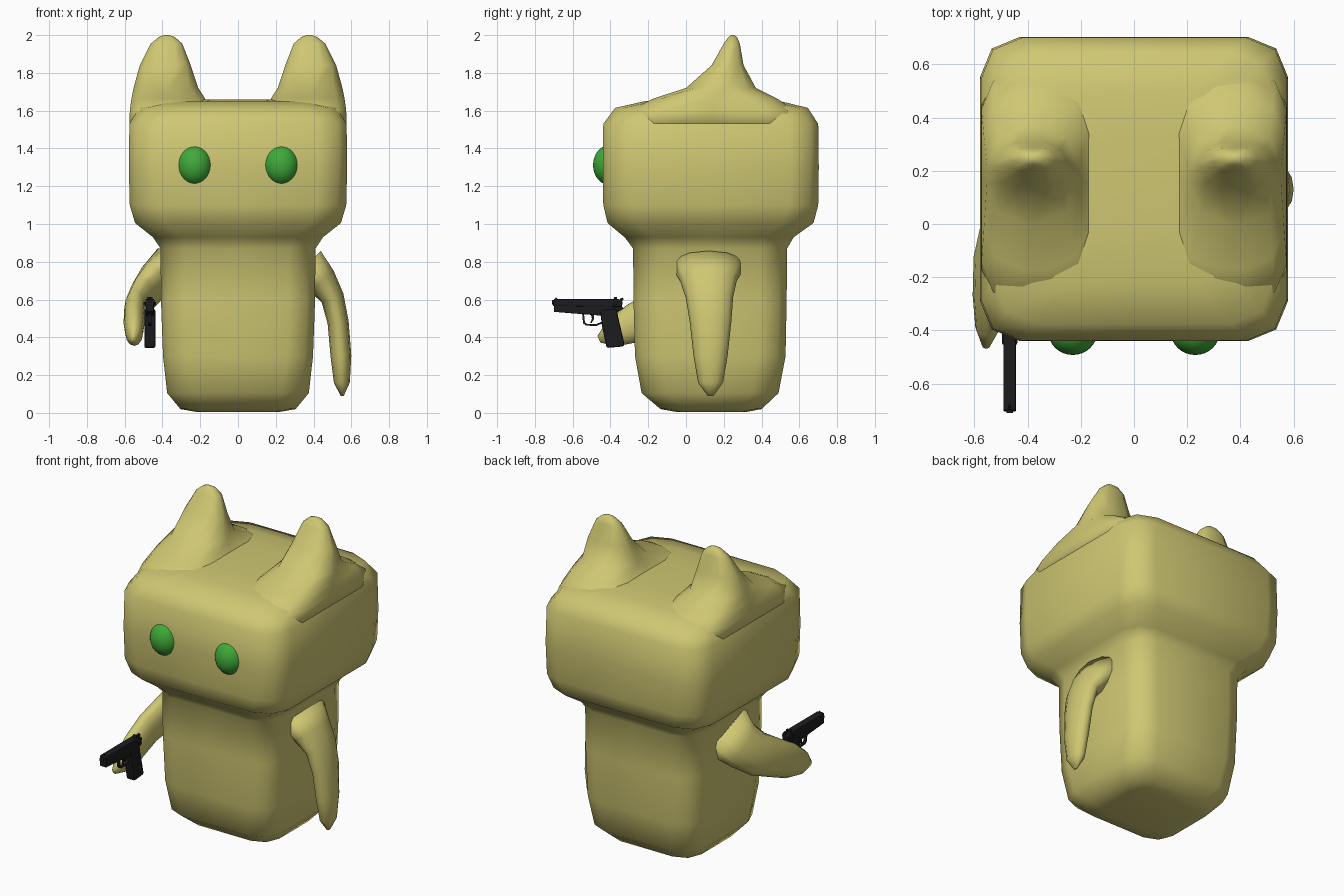
import bpy, bmesh, math
from mathutils import Vector


def material(name, rgb):
    m = bpy.data.materials.new(name)
    m.diffuse_color = (*rgb, 1)
    return m


FUR = material("fur_yellow", (0.62, 0.57, 0.17))
GREEN = material("eye_green", (0.05, 0.40, 0.04))
BLACK = material("gun_black", (0.012, 0.012, 0.014))


def finish(name, bm, mat, smooth):
    bmesh.ops.recalc_face_normals(bm, faces=bm.faces)
    for f in bm.faces:
        f.smooth = smooth
    me = bpy.data.meshes.new(name)
    bm.to_mesh(me)
    bm.free()
    me.materials.append(mat)
    ob = bpy.data.objects.new(name, me)
    bpy.context.collection.objects.link(ob)
    return ob


def loft(name, rings, mat, smooth=True):
    """Skin a list of equal-length point rings and cap both ends."""
    bm = bmesh.new()
    loops = [[bm.verts.new(p) for p in ring] for ring in rings]
    n = len(rings[0])
    for a, b in zip(loops, loops[1:]):
        for i in range(n):
            j = (i + 1) % n
            bm.faces.new((a[i], a[j], b[j], b[i]))
    bm.faces.new(loops[0][::-1])
    bm.faces.new(loops[-1])
    return finish(name, bm, mat, smooth)


def rounded_rect(z, x0, x1, y0, y1, r):
    """Horizontal rounded rectangle, three points per corner plus mid-sides."""
    cx, cy = (x0 + x1) / 2, (y0 + y1) / 2
    hx, hy = (x1 - x0) / 2, (y1 - y0) / 2
    r = min(r, hx * 0.9, hy * 0.9)
    mids = [(cx, y1), (x0, cy), (cx, y0), (x1, cy)]
    pts = []
    for k, (sx, sy) in enumerate([(1, 1), (-1, 1), (-1, -1), (1, -1)]):
        for s in range(3):
            a = math.radians(90 * k + 45 * s)
            pts.append((cx + sx * (hx - r) + r * math.cos(a),
                        cy + sy * (hy - r) + r * math.sin(a), z))
        pts.append((*mids[k], z))
    return pts


def limb(name, path):
    """Elliptical tube; each path point is x, y, z, narrow radius, wide radius."""
    c = [Vector(p[:3]) for p in path]
    rings = []
    for i, p in enumerate(path):
        t = (c[min(i + 1, len(c) - 1)] - c[max(i - 1, 0)]).normalized()
        wide = t.cross(Vector((1, 0, 0))).normalized()
        thin = wide.cross(t)
        rings.append([c[i] + thin * p[3] * math.cos(a) + wide * p[4] * math.sin(a)
                      for a in (math.tau * k / 12 for k in range(12))])
    return loft(name, rings, FUR)


def plate(name, x, half, profile, bevel=0.0):
    """Extrude a y-z outline sideways to both sides of x."""
    ob = loft(name, [[(x + s * half, y, z) for y, z in profile] for s in (-1, 1)],
              BLACK, False)
    if bevel:
        mod = ob.modifiers.new("bevel", "BEVEL")
        mod.width, mod.segments = bevel, 2
    return ob


# Body and head: one stacked skin (z, half width, front y, back y, corner radius)
loft("body_and_head", [rounded_rect(z, -h, h, f, b, r) for z, h, f, b, r in [
    (0.005, 0.22, -0.05, 0.32, 0.09),
    (0.02, 0.305, -0.135, 0.40, 0.12),
    (0.105, 0.375, -0.235, 0.49, 0.14),
    (0.30, 0.397, -0.27, 0.527, 0.14),
    (0.60, 0.408, -0.278, 0.533, 0.14),
    (0.87, 0.41, -0.28, 0.535, 0.14),
    (0.93, 0.45, -0.325, 0.57, 0.15),
    (1.005, 0.545, -0.415, 0.675, 0.16),
    (1.10, 0.573, -0.438, 0.70, 0.155),
    (1.30, 0.578, -0.44, 0.703, 0.15),
    (1.53, 0.575, -0.438, 0.70, 0.155),
    (1.615, 0.525, -0.375, 0.645, 0.16),
    (1.65, 0.39, -0.22, 0.50, 0.16),
    (1.66, 0.22, -0.05, 0.33, 0.12)]], FUR)

# Ears flare out of the top of the head (z, inner x, outer x, front y, back y)
EAR = [(1.50, 0.10, 0.574, -0.33, 0.60), (1.60, 0.12, 0.573, -0.30, 0.58),
       (1.665, 0.175, 0.564, -0.17, 0.48), (1.72, 0.21, 0.553, 0.0, 0.37),
       (1.84, 0.25, 0.52, 0.135, 0.305), (1.955, 0.295, 0.462, 0.20, 0.285),
       (1.99, 0.335, 0.42, 0.225, 0.27), (2.0, 0.365, 0.39, 0.238, 0.255)]
for side, s in (("left", 1), ("right", -1)):
    loft(side + "_ear", [rounded_rect(z, *sorted((s * a, s * b)), f, k, 0.15)
                         for z, a, b, f, k in EAR], FUR)
    # Eyes
    bm = bmesh.new()
    bmesh.ops.create_uvsphere(bm, u_segments=32, v_segments=16, radius=1)
    eye = finish(side + "_eye", bm, GREEN, True)
    eye.scale = (0.093, 0.09, 0.107)
    eye.location = (s * 0.23, -0.402, 1.312)

# Arms: one hanging, one reaching forward with the pistol
limb("left_arm", [(0.36, 0.12, 0.78, 0.11, 0.20), (0.44, 0.12, 0.70, 0.085, 0.15),
                  (0.50, 0.125, 0.61, 0.062, 0.125), (0.53, 0.13, 0.48, 0.056, 0.11),
                  (0.545, 0.13, 0.30, 0.055, 0.09), (0.55, 0.13, 0.16, 0.042, 0.066),
                  (0.552, 0.13, 0.09, 0.008, 0.015)])
limb("right_arm", [(-0.36, 0.12, 0.77, 0.11, 0.20), (-0.45, 0.09, 0.69, 0.085, 0.15),
                   (-0.51, 0.0, 0.61, 0.065, 0.13), (-0.545, -0.13, 0.545, 0.058, 0.115),
                   (-0.55, -0.27, 0.475, 0.056, 0.105), (-0.55, -0.39, 0.42, 0.046, 0.072),
                   (-0.556, -0.46, 0.39, 0.014, 0.02)])

# Pistol
GX = -0.467
plate("pistol_slide", GX, 0.024, [(-0.706, 0.565), (-0.70, 0.603), (-0.355, 0.603),
      (-0.335, 0.59), (-0.34, 0.56)], 0.006)
plate("pistol_frame", GX, 0.021, [(-0.70, 0.535), (-0.70, 0.568), (-0.345, 0.568),
      (-0.33, 0.552), (-0.36, 0.535), (-0.45, 0.515), (-0.54, 0.522)], 0.003)
plate("pistol_grip", GX, 0.029, [(-0.455, 0.545), (-0.365, 0.55), (-0.36, 0.51),
      (-0.328, 0.375), (-0.328, 0.352), (-0.42, 0.344), (-0.425, 0.365),
      (-0.445, 0.46)], 0.008)
plate("pistol_trigger", GX, 0.005, [(-0.505, 0.525), (-0.485, 0.525), (-0.488, 0.495),
      (-0.50, 0.475), (-0.506, 0.478), (-0.498, 0.50)])
plate("pistol_hammer", GX, 0.007, [(-0.355, 0.57), (-0.35, 0.605), (-0.334, 0.61),
      (-0.33, 0.60), (-0.342, 0.59), (-0.338, 0.57)])
plate("pistol_front_sight", GX, 0.004, [(-0.695, 0.60), (-0.688, 0.613), (-0.675, 0.60)])
plate("pistol_rear_sight", GX, 0.015, [(-0.385, 0.60), (-0.38, 0.613), (-0.365, 0.613),
      (-0.365, 0.60)])
plate("pistol_safety_lever", GX, 0.034, [(-0.385, 0.568), (-0.39, 0.582), (-0.36, 0.588),
      (-0.355, 0.576)])

# Trigger guard: outer outline and inner outline bridged into a flat hoop
outer = [(-0.55, 0.525), (-0.545, 0.475), (-0.53, 0.462), (-0.475, 0.46), (-0.44, 0.475)]
inner = [(-0.44, 0.485), (-0.477, 0.470), (-0.525, 0.472), (-0.535, 0.48), (-0.54, 0.525)]
plate("pistol_trigger_guard", GX, 0.009, outer + inner)

# Barrel muzzle
bm = bmesh.new()
bmesh.ops.create_cone(bm, cap_ends=True, segments=16, radius1=0.012, radius2=0.012, depth=0.03)
muzzle = finish("pistol_muzzle", bm, BLACK, False)
muzzle.rotation_euler = (math.pi / 2, 0, 0)
muzzle.location = (GX, -0.695, 0.585)
